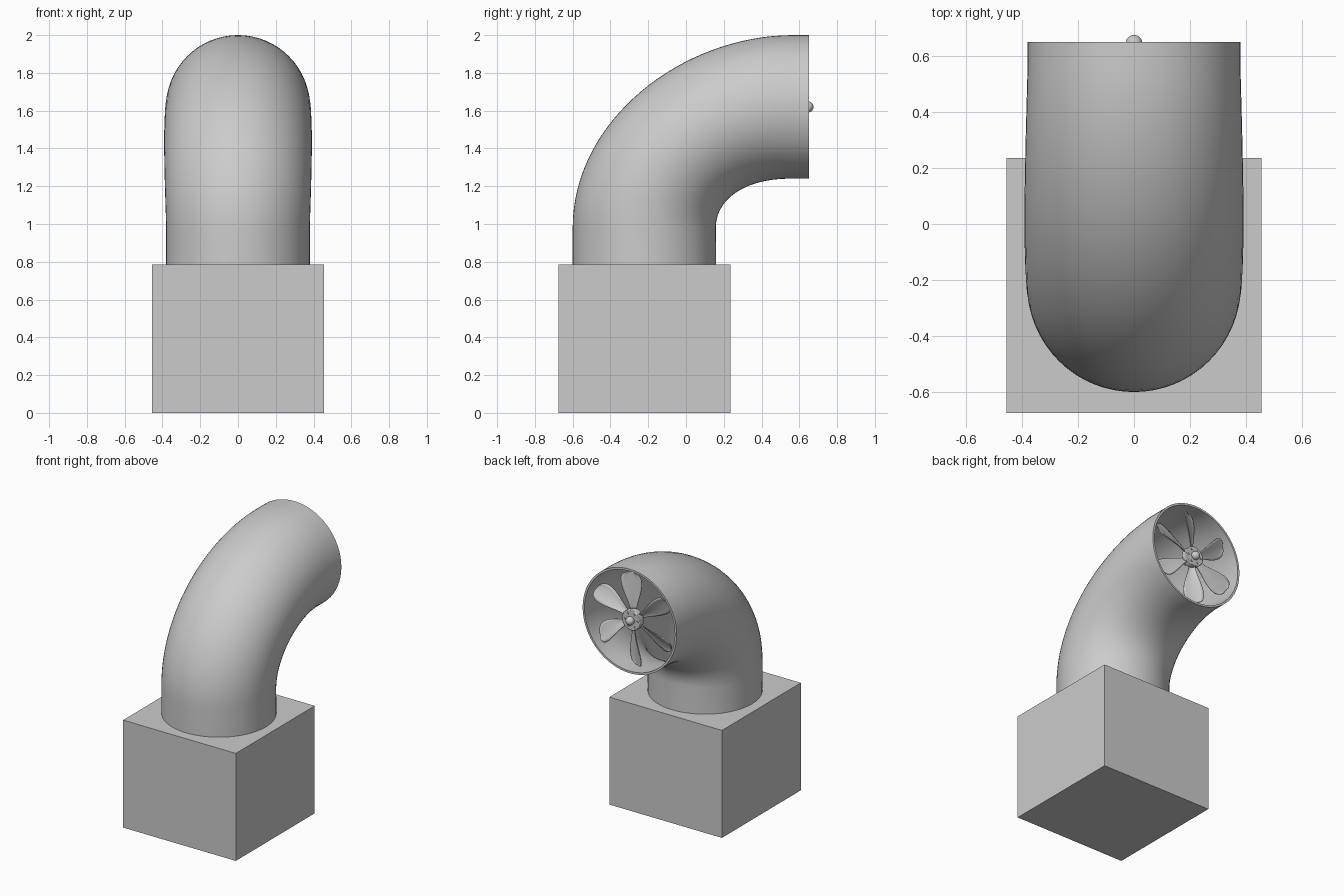
import bpy, bmesh, math
from mathutils import Vector, Matrix

if "Cube" in bpy.data.objects:
    bpy.data.objects.remove(bpy.data.objects["Cube"])

FAN_Y, FAN_Z = 0.605, 1.62


def make(name, verts, faces, smooth=True):
    mesh = bpy.data.meshes.new(name)
    mesh.from_pydata(verts, [], faces)
    bm = bmesh.new()
    bm.from_mesh(mesh)
    bmesh.ops.recalc_face_normals(bm, faces=bm.faces)
    bm.to_mesh(mesh)
    bm.free()
    ob = bpy.data.objects.new(name, mesh)
    bpy.context.collection.objects.link(ob)
    if smooth:
        finish(ob)
    return ob


def finish(ob):
    bpy.ops.object.select_all(action='DESELECT')
    ob.select_set(True)
    bpy.context.view_layer.objects.active = ob
    bpy.ops.object.shade_smooth_by_angle(angle=math.radians(40))


def cylinder(name, radius, y0, y1, x=0.0, z=FAN_Z, sides=32):
    # cylinder lying along y
    bpy.ops.mesh.primitive_cylinder_add(vertices=sides, radius=radius, depth=y1 - y0,
                                        location=(x, (y0 + y1) / 2, z),
                                        rotation=(math.pi / 2, 0, 0))
    ob = bpy.context.object
    ob.name = name
    finish(ob)
    return ob


def bezier(p, t):
    a, b, c, d = (Vector(q) for q in p)
    s = 1 - t
    return a * s**3 + b * 3 * s * s * t + c * 3 * s * t * t + d * t**3


# Base block
bpy.ops.mesh.primitive_cube_add(size=1, location=(0, -0.22, 0.3925))
base = bpy.context.object
base.name = "base_block"
base.scale = (0.91, 0.91, 0.785)

# Bent duct: elliptical sections strung between the outer and inner side profiles (y, z)
OUTER = [(-0.6, 0.98), (-0.6, 1.55), (-0.02, 2.0), (0.57, 2.0)]
INNER = [(0.158, 0.98), (0.158, 1.13), (0.31, 1.24), (0.55, 1.24)]
STEPS, SIDES, WALL = 32, 64, 0.015
pairs = [(Vector((-0.6, 0.785)), Vector((0.16, 0.785)), 0.38)]
for i in range(STEPS + 1):
    t = i / STEPS
    pairs.append((bezier(OUTER, t), bezier(INNER, t), 0.38 + 0.011 * math.sin(math.pi * t)))
pairs.append((Vector((0.65, 2.0)), Vector((0.65, 1.24)), 0.38))


def section(pair, inset):
    o, n, half = pair
    mid, arm = (o + n) / 2, (o - n) / 2
    arm = arm * (1 - inset / arm.length)
    ring = []
    for k in range(SIDES):
        a = 2 * math.pi * k / SIDES
        p = mid + arm * math.cos(a)
        ring.append(((half - inset) * math.sin(a), p.x, p.y))
    return ring


rings = [section(p, 0) for p in pairs] + [section(p, WALL) for p in reversed(pairs)]
verts = [v for r in rings for v in r]
N = len(rings)
faces = [(i * SIDES + k, i * SIDES + (k + 1) % SIDES,
          (i + 1) % N * SIDES + (k + 1) % SIDES, (i + 1) % N * SIDES + k)
         for i in range(N) for k in range(SIDES)]
make("bent_duct", verts, faces)

# Fan blades: narrow root, broad swept tip, twisted along the length
PROFILE = [(0.055, 0.020), (0.09, 0.025), (0.13, 0.036), (0.17, 0.050), (0.21, 0.062),
           (0.25, 0.070), (0.285, 0.070), (0.31, 0.060), (0.325, 0.044), (0.333, 0.022)]
COLS = 8
blade_verts = []
for r, w in PROFILE:
    pitch = math.radians(38 - 45 * r)
    for j in range(COLS + 1):
        u = 2 * j / COLS - 1
        c = u * w
        depth = c * math.sin(pitch) - 0.008 * (1 - u * u)
        blade_verts.append((c * math.cos(pitch) + 0.25 * r * r, depth, r))
W = COLS + 1
blade_faces = [(i * W + j, i * W + j + 1, (i + 1) * W + j + 1, (i + 1) * W + j)
               for i in range(len(PROFILE) - 1) for j in range(COLS)]
for b in range(6):
    turn = Matrix.Translation((0, FAN_Y, FAN_Z)) @ Matrix.Rotation(b * math.pi / 3, 4, 'Y')
    blade = make(f"fan_blade_{b + 1}", [turn @ Vector(v) for v in blade_verts], blade_faces)
    mod = blade.modifiers.new("thickness", 'SOLIDIFY')
    mod.thickness = 0.006
    mod.offset = 0

# Hub, axle, ring of bolts and domed cap
hub = cylinder("fan_hub", 0.074, 0.588, 0.635, sides=48)
bev = hub.modifiers.new("soft_edge", 'BEVEL')
bev.width, bev.segments = 0.004, 2
cylinder("fan_axle", 0.025, 0.53, 0.645)
for b in range(6):
    a = b * math.pi / 3 + math.pi / 6
    cylinder(f"hub_bolt_{b + 1}", 0.008, 0.63, 0.641,
             0.052 * math.sin(a), FAN_Z + 0.052 * math.cos(a), 12)
bpy.ops.mesh.primitive_uv_sphere_add(segments=24, ring_count=12, radius=0.03,
                                     location=(0, 0.645, FAN_Z))
bpy.context.object.name = "hub_cap"
finish(bpy.context.object)
